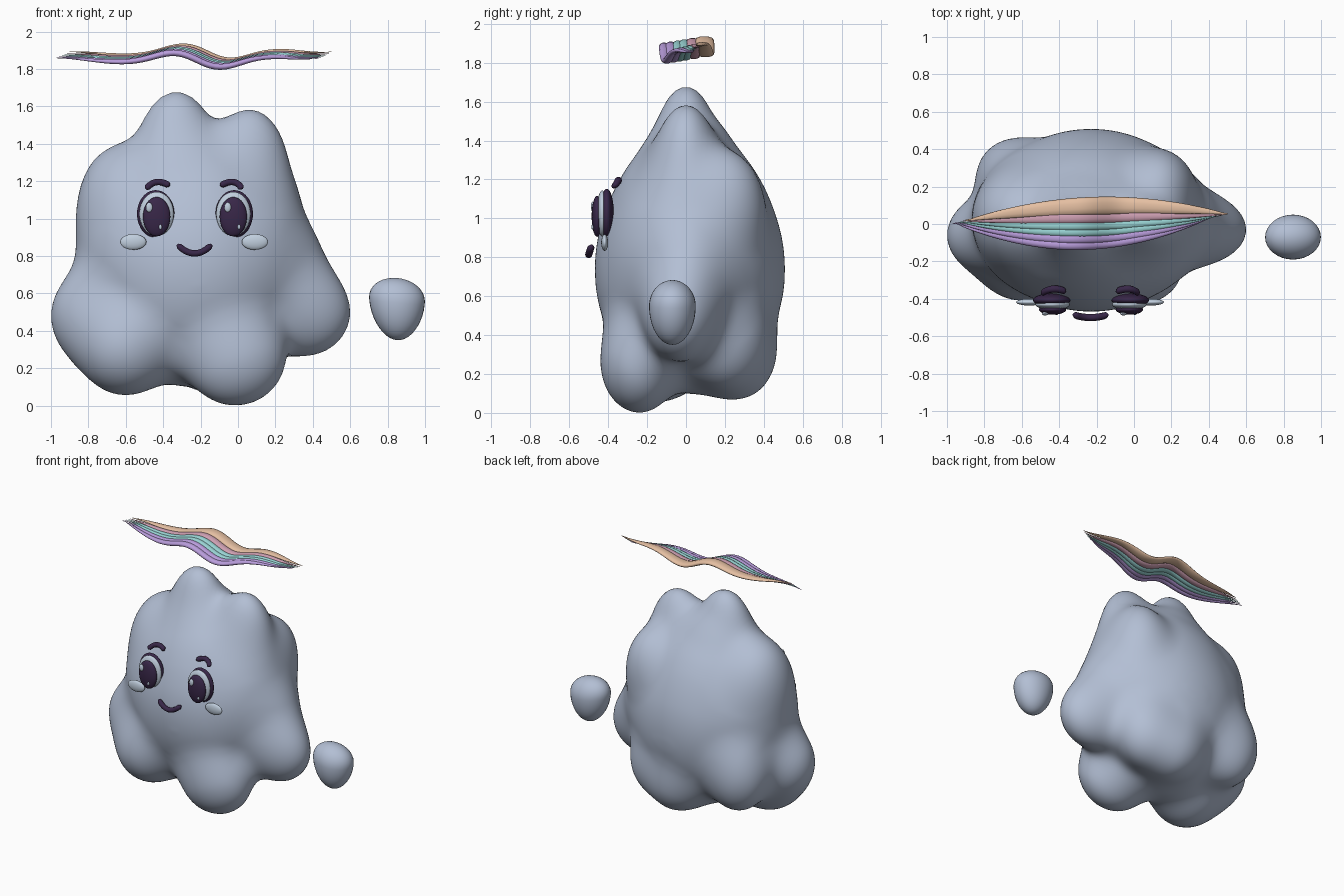
import bpy, bmesh, math
from mathutils import Vector, Matrix

cube = bpy.data.objects.get("Cube")
if cube:
    bpy.data.objects.remove(cube, do_unlink=True)


def material(name, color):
    m = bpy.data.materials.new(name)
    m.use_nodes = True
    m.diffuse_color = (*color, 1)
    m.node_tree.nodes["Principled BSDF"].inputs["Base Color"].default_value = (*color, 1)
    return m


cloud = material("cloud grey blue", (.45, .52, .66))
pale = material("pale blue", (.53, .62, .73))
dark = material("dark plum", (.04, .02, .065))
peach = material("peach", (.78, .52, .36))
pink = material("pink", (.62, .35, .45))
teal = material("teal", (.32, .66, .66))
violet = material("violet", (.49, .34, .72))


def finish(name, bm, mat):
    bmesh.ops.recalc_face_normals(bm, faces=bm.faces)
    mesh = bpy.data.meshes.new(name)
    bm.to_mesh(mesh)
    bm.free()
    mesh.materials.append(mat)
    mesh.shade_smooth()
    obj = bpy.data.objects.new(name, mesh)
    bpy.context.scene.collection.objects.link(obj)
    return obj


def ellipsoid(name, center, radii, mat):
    bm = bmesh.new()
    place = Matrix.Translation(center) @ Matrix.Diagonal((*radii, 1))
    bmesh.ops.create_uvsphere(bm, u_segments=32, v_segments=20, radius=1, matrix=place)
    return finish(name, bm, mat)


def sweep(name, path, wide, thick, taper, mat, sides=10):
    """Tube along a path, wide along y, with a taper function over its length."""
    bm = bmesh.new()
    rings, last = [], len(path) - 1
    for i, p in enumerate(path):
        along = path[min(i + 1, last)] - path[max(i - 1, 0)]
        up = Vector((-along.z, 0, along.x)).normalized()
        s = taper(i / last)
        ring = []
        for j in range(sides):
            a = math.tau * j / sides
            ring.append(bm.verts.new(p + up * math.sin(a) * thick * s
                                     + Vector((0, math.cos(a) * wide * s, 0))))
        rings.append(ring)
    for a, b in zip(rings, rings[1:]):
        for j in range(sides):
            k = (j + 1) % sides
            bm.faces.new((a[j], a[k], b[k], b[j]))
    bm.faces.new(rings[0])
    bm.faces.new(rings[-1])
    return finish(name, bm, mat)


# Cloud body: puffs (centre, radii) blended into one skin
PUFFS = [
    (-.23, .02, .74, .59, .488, .64),    # core
    (-.25, .02, 1.04, .49, .33, .43),    # upper mass
    (-.54, .02, .85, .31, .33, .4),      # right flank
    (.05, .02, .85, .32, .32, .4),       # left flank
    (.21, 0, .66, .275, .21, .3),        # left hip
    (-.33, 0, 1.3, .22, .17, .382),      # tall peak
    (.06, 0, 1.25, .21, .165, .337),     # short peak
    (-.24, .09, 1.25, .18, .1, .2),      # back of the peaks
    (-.63, .03, 1.11, .205, .22, .27),   # right shoulder
    (.135, .21, 1.09, .165, .175, .24),  # left back shoulder
    (.355, -.03, .5, .247, .18, .235),   # left side puff
    (-.742, -.06, .48, .258, .22, .27),  # right side puff
    (-.6, -.15, .32, .26, .26, .265),    # right front foot
    (-.015, -.24, .265, .27, .2, .265),  # left front foot
    (-.62, .26, .48, .22, .2, .28),      # right back puff
    (-.12, .255, .3, .23, .205, .23),    # back foot
    (.09, .21, .37, .18, .18, .23),      # left back foot
]
BLEND = .13


def field(px, py, pz):
    d = 9
    for cx, cy, cz, rx, ry, rz in PUFFS:
        x, y, z = (px - cx) / rx, (py - cy) / ry, (pz - cz) / rz
        k0 = math.sqrt(x * x + y * y + z * z)
        k1 = math.sqrt((x / rx) ** 2 + (y / ry) ** 2 + (z / rz) ** 2) + 1e-6
        e = k0 * (k0 - 1) / k1
        h = max(BLEND - abs(d - e), 0)
        d = min(d, e) - h * h / (4 * BLEND)
    return d


bm = bmesh.new()
bmesh.ops.create_icosphere(bm, subdivisions=6, radius=1)
heart = Vector((-.2, 0, .65))
for v in bm.verts:
    ray = v.co.normalized()
    t = 1.3
    for step in range(30):
        d = field(*(heart + ray * t))
        if abs(d) < .001:
            break
        t = max(t - d * .9, .1)
    v.co = heart + ray * t
for step in range(2):
    bmesh.ops.smooth_vert(bm, verts=bm.verts, factor=.5,
                          use_axis_x=True, use_axis_y=True, use_axis_z=True)
finish("cloud_body", bm, cloud)

# Loose hand puff: egg that narrows downwards
bm = bmesh.new()
bmesh.ops.create_uvsphere(bm, u_segments=32, v_segments=20, radius=1)
for v in bm.verts:
    x, y, z = v.co
    x *= 1 + .13 * z
    v.co = (.85 + x * .148, -.07 + y * .12, .55 + z * (.132 if z > 0 else .2) - x * .012)
finish("hand_puff", bm, cloud)

# Eyes and cheeks
for side, x, shine in (("right", -.44, -.005), ("left", -.02, .005)):
    ellipsoid(side + "_eye_rim", (x, -.407, 1.025), (.1, .036, .127), dark)
    ellipsoid(side + "_eye_white", (x - shine, -.43, 1.025), (.092, .03, .118), pale)
    ellipsoid(side + "_pupil", (x - shine, -.457, 1.01), (.073, .028, .105), dark)
    ellipsoid(side + "_eye_shine", (x - .035, -.479, 1.06), (.018, .01, .026), pale)
    ellipsoid(side + "_eye_spark", (x + .025, -.481, .955), (.008, .006, .013), pale)
for side, x in (("right", -.56), ("left", .09)):
    ellipsoid(side + "_cheek", (x, -.418, .875), (.07, .018, .042), pale)


# Brows and mouth: bent tubes with rounded ends, leaning with the face
def rounded(t):
    return max(.1, min(1, 14 * t, 14 * (1 - t))) ** .5


def arc(name, a, mid, b, y, lean):
    path = []
    for i in range(33):
        t = i / 32
        x, z = (a[n] * (1 - t) ** 2 + (4 * mid[n] - a[n] - b[n]) * t * (1 - t) + b[n] * t * t
                for n in (0, 1))
        path.append(Vector((x, y + (z - mid[1]) * lean, z)))
    sweep(name, path, .019, .018, rounded, dark)


arc("right_brow", (-.492, 1.157), (-.435, 1.195), (-.365, 1.175), -.348, .6)
arc("left_brow", (-.095, 1.175), (-.025, 1.195), (.022, 1.157), -.348, .6)
arc("mouth", (-.325, .862), (-.232, .814), (-.14, .862), -.5, .3)


# Floating ribbon: wavy strands gathered at both tips
def wave(x):
    swell = .009 + .036 * math.exp(-((x + .18) / .28) ** 2)
    tip = .02 * max(0, (x - .3) / .2) ** 2
    return 1.868 + swell * math.cos(math.tau * (x + .34) / .59) + tip


def lens(t):
    return max(.04, math.sin(math.pi * t)) ** .8


STRANDS = [("peach", .095, .048, peach), ("pink", .034, .034, pink),
           ("upper_teal", -.01, .028, teal), ("lower_teal", -.045, .026, teal),
           ("upper_violet", -.08, .028, violet), ("lower_violet", -.115, .026, violet)]
for i, (name, y, half, mat) in enumerate(STRANDS):
    path = []
    for n in range(57):
        t = n / 56
        x = -.9 - .014 * i + 1.4 * t
        z = wave(x - y * .25) + y * .16
        path.append(Vector((x, .015 + .035 * t + (y - .03) * lens(t), z)))
    sweep("ribbon_" + name, path, half, .018, lens, mat)
